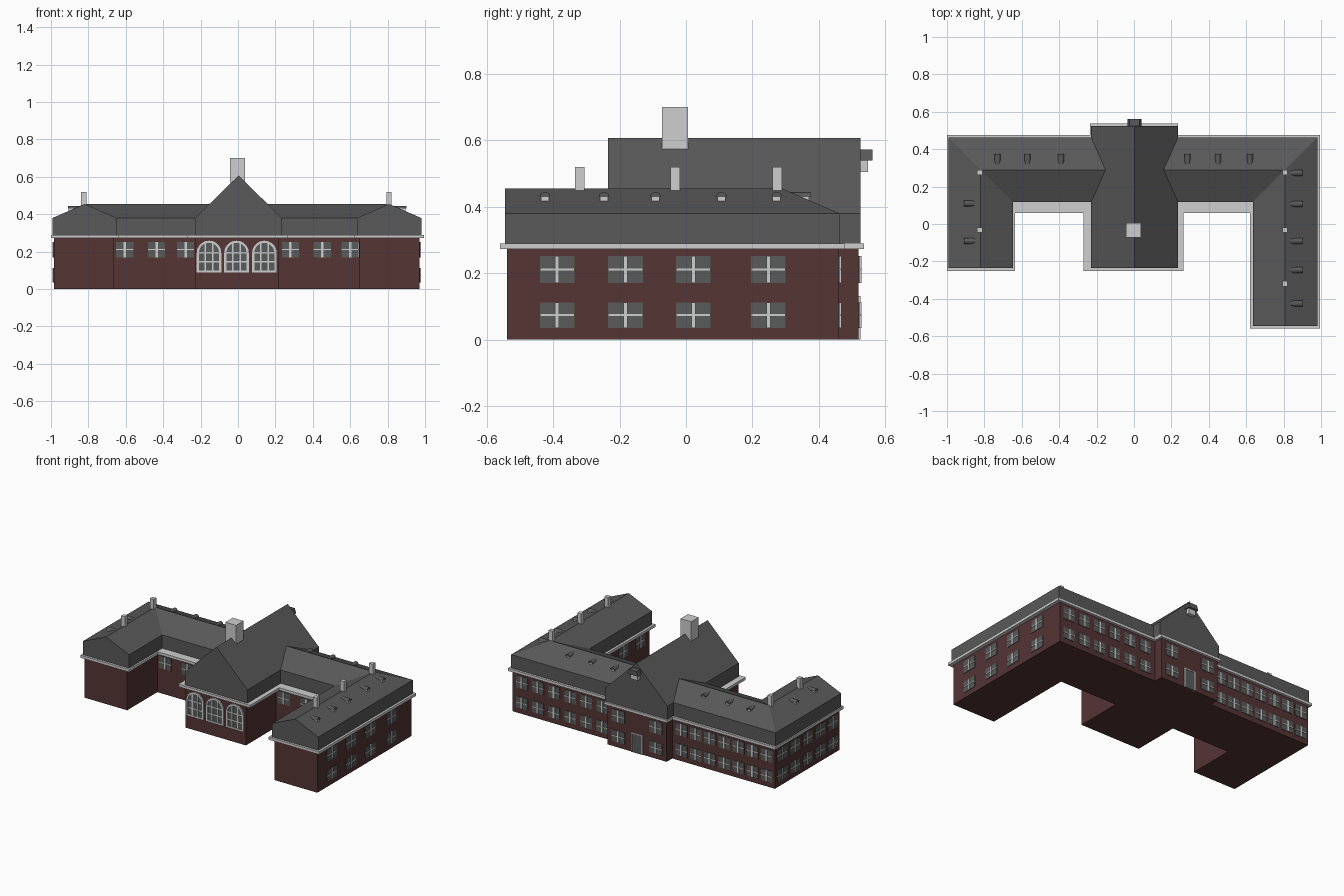
import bpy, bmesh, math
from mathutils import Matrix, Vector

cube = bpy.data.objects.get("Cube")
if cube:
    bpy.data.objects.remove(cube)


def material(name, r, g, b):
    m = bpy.data.materials.new(name)
    m.use_nodes = True
    m.diffuse_color = (r, g, b, 1)
    m.node_tree.nodes["Principled BSDF"].inputs["Base Color"].default_value = (r, g, b, 1)
    return m


BRICK = material("dark red brick", 0.09, 0.035, 0.034)
SLATE = material("slate grey", 0.1, 0.1, 0.1)
GLASS = material("grey glass", 0.1, 0.105, 0.105)
STONE = material("pale stone", 0.62, 0.62, 0.62)


def finish(name, bm, mat):
    bmesh.ops.recalc_face_normals(bm, faces=bm.faces)
    mesh = bpy.data.meshes.new(name)
    bm.to_mesh(mesh)
    bm.free()
    mesh.materials.append(mat)
    ob = bpy.data.objects.new(name, mesh)
    bpy.context.collection.objects.link(ob)
    return ob


def box(bm, lo, hi, mat=Matrix()):
    lo, hi = Vector(lo), Vector(hi)
    size = Matrix.Diagonal((*(hi - lo), 1))
    bmesh.ops.create_cube(bm, size=1, matrix=mat @ Matrix.Translation((lo + hi) / 2) @ size)


def prism(bm, points, offset, mat=Matrix()):
    """Extrude a closed outline of 3D points along an offset."""
    face = bm.faces.new([bm.verts.new(mat @ Vector(p)) for p in points])
    ext = bmesh.ops.extrude_face_region(bm, geom=[face])["geom"]
    new = [v for v in ext if isinstance(v, bmesh.types.BMVert)]
    bmesh.ops.translate(bm, verts=new, vec=mat.to_3x3() @ Vector(offset))


def sweep(bm, path, profile):
    """Sweep a (side, height) profile along a flat path with mitred corners."""
    path = [Vector(p) for p in path]
    rings = []
    for i, p in enumerate(path):
        dirs = [(path[j + 1] - path[j]).normalized() for j in (i - 1, i) if 0 <= j < len(path) - 1]
        sides = [Vector((-d.y, d.x)) for d in dirs]
        m = sum(sides, Vector((0, 0))).normalized()
        m /= m.dot(sides[0])
        rings.append([bm.verts.new((p.x + m.x * s, p.y + m.y * s, z)) for s, z in profile])
    n = len(profile)
    for a, b in zip(rings, rings[1:]):
        for k in range(n):
            bm.faces.new((a[k], a[(k + 1) % n], b[(k + 1) % n], b[k]))
    bm.faces.new(rings[0])
    bm.faces.new(rings[-1])


def facing(x, y, degrees):
    """Local frame on a wall: x along it, -y outward."""
    return Matrix.Translation((x, y, 0)) @ Matrix.Rotation(math.radians(degrees), 4, "Z")


FRONT, LEFT, BACK, RIGHT = 0, 90, 180, -90


def slab(name, wings, z0, z1, mat):
    """Plan outline: left wing, bar, centre block and right wing."""
    xr, xri, yr, xc0, xc1, yc, ybar, xli, xl, yl, yb, ybc, xb = wings
    plan = [(xr, yr), (xri, yr), (xri, ybar), (xc0, ybar), (xc0, yc), (xc1, yc), (xc1, ybar),
            (xli, ybar), (xli, yl), (xl, yl), (xl, yb), (xb, yb), (xb, ybc), (-xb, ybc), (-xb, yb), (xr, yb)]
    bm = bmesh.new()
    prism(bm, [(x, y, z0) for x, y in plan], (0, 0, z1 - z0))
    finish(name, bm, mat)


# Walls and cornice
slab("brick_walls", (-0.985, -0.665, -0.23, -0.23, 0.22, -0.23, 0.09, 0.65, 0.97, -0.54, 0.46, 0.52, 0.22),
     0, 0.275, BRICK)
slab("cornice", (-1, -0.637, -0.25, -0.27, 0.265, -0.25, 0.06, 0.62, 0.995, -0.56, 0.477, 0.537, 0.235),
     0.272, 0.29, STONE)

# Roofs: two mitred wings and the taller centre gable
def gable(half, ridge):
    return [(-half, 0.289), (-half, 0.38), (0, ridge), (half, 0.38), (half, 0.289)]


for name, x, y in (("left_wing_roof", 0.808, -0.545), ("right_wing_roof", -0.82, -0.235)):
    bm = bmesh.new()
    sweep(bm, [(0, 0.29), (x, 0.29), (x, y)], gable(0.172, 0.455))
    finish(name, bm, SLATE)
bm = bmesh.new()
sweep(bm, [(0.003, -0.235), (0.003, 0.525)], gable(0.232, 0.607))
finish("centre_roof", bm, SLATE)

# Chimneys
bm = bmesh.new()
box(bm, (-0.043, -0.073, 0.57), (0.037, 0.006, 0.7))
finish("main_chimney", bm, STONE)
bm = bmesh.new()
for x, y in ((0.808, -0.32), (0.808, -0.032), (0.808, 0.275), (-0.825, -0.032), (-0.825, 0.275)):
    box(bm, (x - 0.014, y - 0.014, 0.43), (x + 0.014, y + 0.014, 0.52))
finish("wing_chimneys", bm, STONE)

# Eyebrow dormers on the outer slopes
dormers = [facing(0.9, y, LEFT) for y in (-0.425, -0.247, -0.092, 0.107, 0.273)]
dormers += [facing(-0.91, y, RIGHT) for y in (-0.09, 0.11)]
dormers += [facing(x, 0.375, BACK) for x in (-0.73, -0.57, -0.39, 0.285, 0.45, 0.62)]
hoods, vents = bmesh.new(), bmesh.new()
for m in dormers:
    arc = [(0.016 * math.cos(t * math.pi / 6), 0, 0.43 + 0.014 * math.sin(t * math.pi / 6)) for t in range(7)]
    prism(hoods, arc, (0, 0.065, 0), m)
    box(vents, (-0.012, 0.004, 0.41), (0.012, 0.05, 0.431), m)
finish("dormer_hoods", hoods, SLATE)
finish("dormer_vents", vents, STONE)

# Small bracketed hood on the back gable
bm = bmesh.new()
prism(bm, [(-0.035, 0.5, 0.54), (-0.025, 0.5, 0.572), (0.03, 0.5, 0.572), (0.04, 0.5, 0.54)], (0, 0.062, 0))
finish("gable_hood", bm, SLATE)
bm = bmesh.new()
box(bm, (-0.024, 0.5, 0.505), (0.029, 0.549, 0.541))
finish("gable_hatch", bm, STONE)

# Cross-barred windows
UPPER, LOWER = (0.17, 0.252), (0.035, 0.112)
glass, bars = bmesh.new(), bmesh.new()


def window(m, width, rows):
    w = width / 2
    for z0, z1 in rows:
        mid = (z0 + z1) / 2
        box(glass, (-w, -0.003, z0), (w, 0.01, z1), m)
        box(bars, (-0.006, -0.008, z0), (0.006, 0.005, z1), m)
        box(bars, (-w, -0.006, mid - 0.003), (w, 0.005, mid + 0.003), m)


for y in (-0.388, -0.182, 0.022, 0.248):
    window(facing(0.97, y, LEFT), 0.105, (UPPER, LOWER))
for i in range(5):
    window(facing(-0.985, -0.155 + i * 0.135, RIGHT), 0.105, (UPPER, LOWER))
for y in (-0.44, -0.26, -0.08):
    window(facing(0.65, y, RIGHT), 0.1, (UPPER,))
for x in (-0.605, -0.435, -0.28, 0.28, 0.45, 0.6):
    window(facing(x, 0.09, FRONT), 0.092, (UPPER,))
for i in range(7):
    window(facing(-0.29 - i * 0.106, 0.46, BACK), 0.085, (UPPER, LOWER))
for i in range(6):
    window(facing(0.3 + i * 0.12, 0.46, BACK), 0.085, (UPPER, LOWER))
for x in (-0.14, 0.14):
    window(facing(x, 0.52, BACK), 0.095, (UPPER, LOWER))


# Arched front windows
def arch(w, base, spring):
    top = [(w * math.cos(t * math.pi / 10), 0, spring + w * math.sin(t * math.pi / 10)) for t in range(11)]
    return [(-w, 0, base)] + [(w, 0, base)] + top


for x in (-0.155, -0.008, 0.141):
    m = facing(x, -0.23, FRONT)
    prism(glass, arch(0.064, 0.09, 0.193), (0, -0.003, 0), m)
    outer, inner = arch(0.066, 0.088, 0.193), arch(0.054, 0.1, 0.193)
    for k in range(len(outer)):
        j = (k + 1) % len(outer)
        if (Vector(outer[k]) - Vector(outer[j])).length > 0.001:
            prism(bars, [outer[k], outer[j], inner[j], inner[k]], (0, -0.008, 0), m)
    for u in (-0.02, 0.02):
        box(bars, (u - 0.004, -0.007, 0.092), (u + 0.004, 0.002, 0.245), m)
    for z in (0.145, 0.195):
        box(bars, (-0.06, -0.006, z - 0.004), (0.06, 0.002, z + 0.004), m)
finish("window_glass", glass, GLASS)
finish("window_bars", bars, STONE)

# Back door with frame
m = facing(0, 0.52, BACK)
bm = bmesh.new()
box(bm, (-0.038, -0.004, 0), (0.038, 0.01, 0.125), m)
finish("back_door", bm, GLASS)
bm = bmesh.new()
for s in (-1, 1):
    box(bm, (s * 0.04 - 0.003, -0.006, 0), (s * 0.04 + 0.003, 0.01, 0.128), m)
box(bm, (-0.043, -0.006, 0.125), (0.043, 0.01, 0.131), m)
finish("door_frame", bm, STONE)
